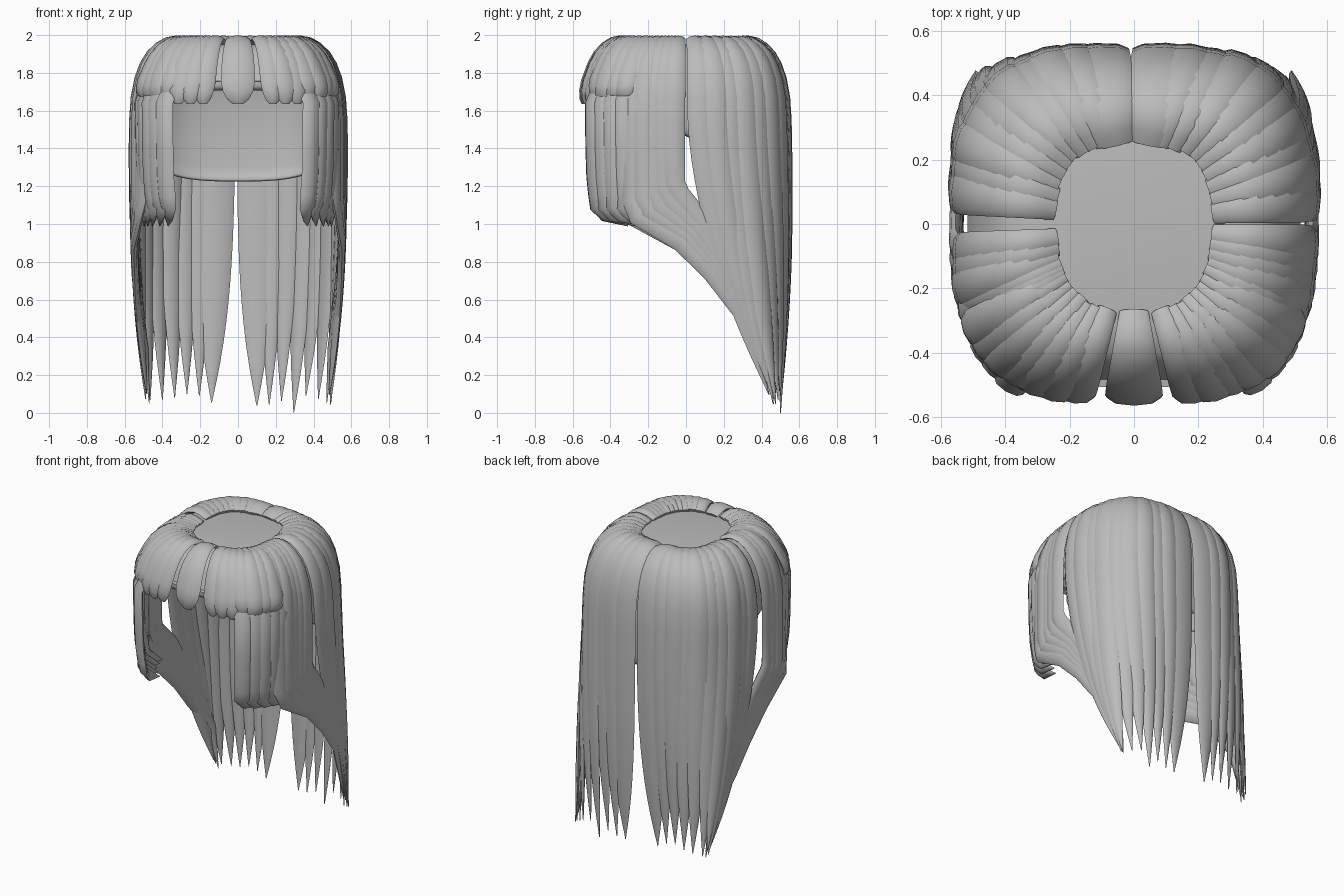
import bpy, bmesh, math, random
from mathutils import Vector

random.seed(4)
if "Cube" in bpy.data.objects:
    bpy.data.objects.remove(bpy.data.objects["Cube"], do_unlink=True)

RX, RY = 0.557, 0.543
# Crown profile: fraction of the outline radius, height
DOME = [(.44, 1.955), (.52, 1.975), (.6, 1.982), (.68, 1.972), (.76, 1.945),
        (.84, 1.9), (.9, 1.845), (.95, 1.77), (.985, 1.67), (1, 1.55)]

hair = bpy.data.materials.new("hair_grey")
hair.use_nodes = True
hair.diffuse_color = (0.5, 0.5, 0.5, 1)
hair.node_tree.nodes["Principled BSDF"].inputs["Base Color"].default_value = (0.5, 0.5, 0.5, 1)


def place(deg, s, z):
    """Point on the rounded-square outline at an angle, scaled by s."""
    c, n = math.cos(math.radians(deg)), math.sin(math.radians(deg))
    r = s / (abs(c) ** 3 + abs(n) ** 3) ** (1 / 3)
    shift = 0.05 if n < 0 else 0.02
    return Vector((RX * r * c, RY * r * n - shift * abs(n) * max(0, 1 - s) * (1 if n < 0 else -1), z))


def side_point(sign, y, z):
    """Point on the left or right side of the outline at depth y."""
    return Vector((sign * RX * (1 - abs(y / RY) ** 3) ** (1 / 3), y, z))


def crown(deg, s=1.0, stop=1.5):
    """Path over the crown and the matching widths."""
    steps = [(f, z) for f, z in DOME if z > stop]
    return [place(deg, f * s, z) for f, z in steps], [min(1, f + 0.06) for f, z in steps]


def outward(p):
    up = max(0, p.z - 1.45)
    return Vector((p.x * abs(p.x), p.y * abs(p.y), up * up)).normalized()


def strand(bm, path, width, taper, thick=0.02):
    """Sweep a flattened oval along a path lying on the head."""
    rings = []
    for i, p in enumerate(path):
        along = (path[min(i + 1, len(path) - 1)] - path[max(i - 1, 0)]).normalized()
        n = outward(p)
        side = n.cross(along).normalized()
        n = along.cross(side)
        w = width * taper[i] / 2
        th = thick * min(1, taper[i] + 0.1)
        rings.append([bm.verts.new(p + side * w * math.cos(k * math.pi / 4)
                                   + n * th * math.sin(k * math.pi / 4)) for k in range(8)])
    for a, b in zip(rings, rings[1:]):
        for k in range(8):
            bm.faces.new((a[k], a[(k + 1) % 8], b[(k + 1) % 8], b[k]))
    bm.faces.new(rings[0])
    bm.faces.new(rings[-1])


def finish(bm, name, angle=50):
    bmesh.ops.recalc_face_normals(bm, faces=bm.faces)
    mesh = bpy.data.meshes.new(name)
    bm.to_mesh(mesh)
    bm.free()
    ob = bpy.data.objects.new(name, mesh)
    bpy.context.collection.objects.link(ob)
    mesh.materials.append(hair)
    bpy.ops.object.select_all(action="DESELECT")
    bpy.context.view_layer.objects.active = ob
    ob.select_set(True)
    bpy.ops.object.shade_smooth_by_angle(angle=math.radians(angle))
    return ob


# Inner cap with a rim that slopes from the forehead down to the nape
bm = bmesh.new()
SEG = 48
levels = [(0.5, 1.95)] + [(f * 0.93, z - 0.012) for f, z in DOME if z > 1.7 and f > 0.7]
rows = []
for f, z in levels:
    rows.append([bm.verts.new(place(k * 360 / SEG, f, z)) for k in range(SEG)])
for t, f in [(.3, .93), (.6, .93), (.85, .925), (.95, .91), (1, .88)]:
    ring = []
    for k in range(SEG):
        p = place(k * 360 / SEG, f, 0)
        rim = 1.465 - 0.5 * p.y
        p.z = 1.77 + (rim - 1.77) * t
        ring.append(bm.verts.new(p))
    rows.append(ring)
for a, b in zip(rows, rows[1:]):
    for k in range(SEG):
        bm.faces.new((a[k], a[(k + 1) % SEG], b[(k + 1) % SEG], b[k]))
bm.faces.new(rows[0])
cap = finish(bm, "inner_cap")
solid = cap.modifiers.new("thickness", "SOLIDIFY")
solid.thickness = 0.015

# Long back hair: two halves with a parting, sides sweeping to the rear
STEPS = 14
for sign, name in ((1, "back_hair_left"), (-1, "back_hair_right")):
    bm = bmesh.new()
    for i in range(10):
        deg = 80 - 8 * i if sign > 0 else 102 + 7.5 * i
        s = 1 + random.uniform(-0.01, 0.01)
        path, taper = crown(deg, s)
        tip_x = 0.1 + 0.065 * i + (0.04 if sign < 0 else 0)
        tip = Vector((sign * min(tip_x, 0.51 - 0.003 * i), 0.5 - 0.012 * max(0, i - 4),
                      0 if i == 3 and sign > 0 else random.uniform(0.03, 0.11)))
        start = path[-1]
        for k in range(1, STEPS + 1):
            t = k / STEPS
            p = start.lerp(tip, t ** 1.5)
            p.z = start.z + (tip.z - start.z) * t
            path.append(p + outward(p) * 0.014 * math.sin(math.pi * t))
            taper.append(max(0.02, 1 - t ** 3.4))
        strand(bm, path, 0.205 if i == 0 else 0.135, taper)
    finish(bm, name)

# Side hair: drops beside the face, then bends sharply toward the back
for sign, name in ((1, "swept_side_left"), (-1, "swept_side_right")):
    bm = bmesh.new()
    gap = 0 if sign > 0 else -0.025
    for i in range(5):
        y = -0.065 - 0.055 * i + gap
        edge = side_point(sign, y, 0)
        deg = math.degrees(math.atan2(edge.y / RY, edge.x / RX))
        s = 0.99 + random.uniform(-0.012, 0.012)
        path, taper = crown(deg, s)
        bend = 1.18 - 0.025 * i
        for z in (1.4, bend + 0.04):
            path.append(place(deg, s, z))
            taper.append(1)
        stops = [(y + 0.03, bend - 0.03, 1), (0.09 - 0.028 * i, 1 - 0.023 * i, .95),
                 (0.2 - 0.015 * i, 0.82 - 0.02 * i, .85), (0.31 - 0.01 * i, 0.62 - 0.016 * i, .7),
                 (0.42, 0.34, .45), (0.46, 0.05 + 0.02 * i, .02)]
        for py, pz, w in stops:
            p = side_point(sign, py * 0.8 if py > 0 else py, pz)
            p.x *= 1 - 0.04 * (1.2 - pz)
            p.y = py
            path.append(p)
            taper.append(w)
        strand(bm, path, 0.12, taper)
    finish(bm, name)

# Front locks framing the face, their ends turned back and inward
for sign, name in ((1, "front_lock_left"), (-1, "front_lock_right")):
    bm = bmesh.new()
    for i in range(5):
        deg = -90 + sign * (37 + 6 * i)
        s = 1.05 - 0.013 * i + random.uniform(-0.006, 0.006)
        path, taper = crown(deg, 0.975, 1.7)
        for z, f, w in ((1.64, .99, 1), (1.4, .985, 1), (1.25, .975, 1), (1.15, .955, 1), (1.09, .94, .95)):
            path.append(place(deg, s * f, z))
            taper.append(w)
        end = path[-1]
        for t, w in ((.3, .8), (1, .05)):
            path.append(Vector((end.x, end.y + 0.17 * t, end.z - 0.02 - 0.08 * t)))
            taper.append(w)
        strand(bm, path, 0.105, taper)
    finish(bm, name)

# Short fringe: one centre strand and a fan on each side
bm = bmesh.new()
fan = [(0, 0.18, 1.635)]
for sign in (1, -1):
    for i in range(7):
        fan.append((sign * (18.5 + 6.3 * i), 0.125, 1.635 if i < 3 else 1.675))
for offset, width, end in fan:
    deg = -90 + offset
    outer = max(0, abs(offset) - 32) / 26
    s = 1.02 - 0.008 * outer + random.uniform(-0.008, 0.008)
    path, taper = crown(deg, s, 1.8)
    tuck = 0.985 - 0.03 * outer
    for t, f, w in ((.3, .965, 1), (.6, .985, .9), (.85, .99, .65), (1, tuck, .3)):
        path.append(place(deg, s * f, 1.81 + (end - 1.81) * t))
        taper.append(max(w, 0.85 * min(1, outer * 3)))
    strand(bm, path, width, taper, 0.022)
finish(bm, "fringe")
